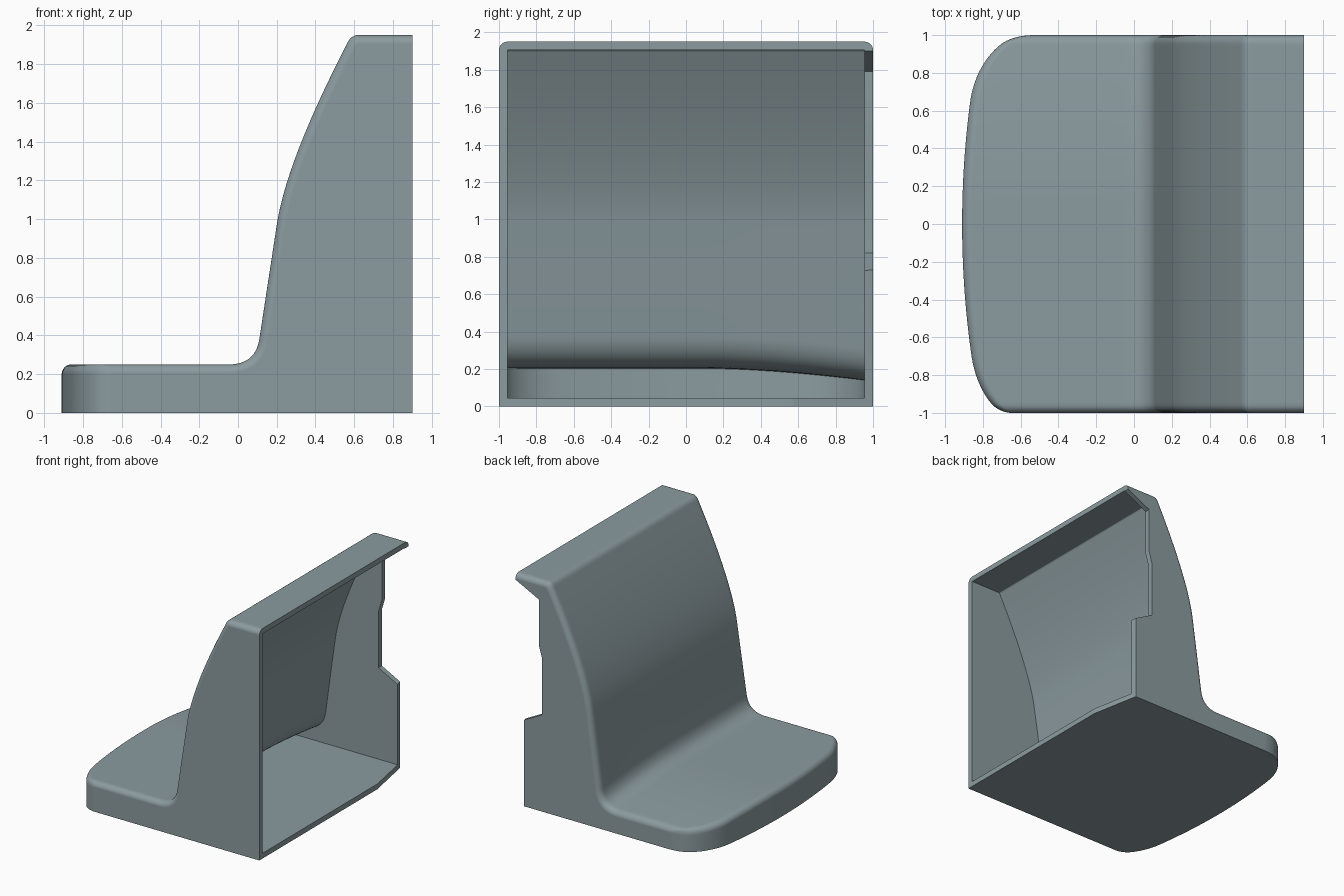
import bpy, bmesh, math
from mathutils import Vector

if "Cube" in bpy.data.objects:
    bpy.data.objects.remove(bpy.data.objects["Cube"], do_unlink=True)

WALL, ROUND, BACK, STATIONS = 0.045, 0.045, 0.9, 64

mat = bpy.data.materials.new("blue grey")
mat.use_nodes = True
colour = (0.26, 0.33, 0.35, 1)
mat.diffuse_color = colour
mat.node_tree.nodes["Principled BSDF"].inputs["Base Color"].default_value = colour


def bezier(a, b, c, n):
    a, b, c = Vector(a), Vector(b), Vector(c)
    return [a * (1 - t) ** 2 + b * 2 * t * (1 - t) + c * t * t
            for t in (i / n for i in range(n + 1))]


# Side profile: seat lip, flat seat, fillet, leaning back, flat top
profile = [Vector((-0.91, 0))]
for i in range(9):
    a = math.pi - i * math.pi / 16
    profile.append(Vector((-0.86 + 0.05 * math.cos(a), 0.2 + 0.05 * math.sin(a))))
profile += [Vector((-0.86 + 0.1 * i, 0.25)) for i in range(1, 8)]
profile += bezier((-0.05, 0.25), (0.09, 0.25), (0.11, 0.38), 12)
profile += [Vector((0.14, 0.577)), Vector((0.17, 0.773))]
profile += bezier((0.2, 0.97), (0.25, 1.3), (0.56, 1.9), 16)
profile += bezier((0.56, 1.9), (0.58, 1.95), (0.62, 1.95), 8)[1:]
profile.append(Vector((BACK, 1.95)))


def offset_profile(e):
    """Move the profile inwards by e along its normals."""
    out = []
    for i, p in enumerate(profile):
        before = profile[max(i - 1, 0)]
        after = profile[min(i + 1, len(profile) - 1)]
        d1, d2 = (p - before).normalized(), (after - p).normalized()
        t = (d1 + d2).normalized()
        out.append(p + Vector((t.y, -t.x)) * e)
    return out


def front_shift(y):
    """How far the seat front steps back from its middle."""
    x = 0.05 * (y / 0.7) ** 2
    start, depth, roundness = (0.65, 0.23, 1) if y > 0 else (0.7, 0.16, 0.9)
    s = max(0, (abs(y) - start) / (1 - start))
    return x + depth * (1 - math.sqrt(max(0, 1 - roundness * s * s)))


def section(y, e, floor, back):
    """Closed outline of the body at one place across its width."""
    slump = 0.065 * (max(0, y - 0.1) / 0.9) ** 1.7
    shift = front_shift(y)
    pts = []
    for p in offset_profile(e):
        t = min(1, max(0, (-0.05 - p.x) / 0.77))
        w = min(1, max(0, p.y / 0.2)) * min(1, max(0, (0.9 - p.y) / 0.6))
        pts.append(Vector((p.x + shift * t, p.y - slump * w)))
    pts[0].y = floor
    pts[-1].x = back
    return pts + [Vector((back, floor))]


def finish(name, bm):
    bmesh.ops.recalc_face_normals(bm, faces=bm.faces)
    mesh = bpy.data.meshes.new(name)
    bm.to_mesh(mesh)
    bm.free()
    mesh.materials.append(mat)
    ob = bpy.data.objects.new(name, mesh)
    bpy.context.collection.objects.link(ob)
    return ob


def loft(name, half_width, inset, rounding, floor, back):
    bm = bmesh.new()
    rings = []
    for j in range(STATIONS + 1):
        y = math.sin(math.pi * (j / STATIONS - 0.5))
        gap = max(0, rounding - (1 - abs(y)))
        e = inset + rounding - math.sqrt(max(0, rounding ** 2 - gap ** 2))
        rings.append([bm.verts.new((p.x, y * half_width, p.y))
                      for p in section(y, e, floor, back)])
    n = len(rings[0])
    for r, s in zip(rings, rings[1:]):
        for i in range(n):
            k = (i + 1) % n
            bm.faces.new((r[i], r[k], s[k], s[i]))
    bm.faces.new(rings[0])
    bm.faces.new(rings[-1])
    return finish(name, bm)


def prism(name, base, direction):
    bm = bmesh.new()
    face = bm.faces.new([bm.verts.new(p) for p in base])
    new = bmesh.ops.extrude_face_region(bm, geom=[face])["geom"]
    bmesh.ops.translate(bm, vec=direction,
                        verts=[v for v in new if isinstance(v, bmesh.types.BMVert)])
    return finish(name, bm)


body = loft("seat_shell", 1, 0, ROUND, 0, BACK)

# Hollow inside, open at the back
cavity = loft("cavity_cutter", 1 - WALL, WALL, 0, WALL, BACK + 0.1)

# Slanted rear edge near one side
slant = prism("slant_cutter", [(0.9, 0.58, -0.1), (0.816, 1.02, -0.1),
                               (1.1, 1.02, -0.1), (1.1, 0.58, -0.1)], (0, 0, 1.6))

# Notch in the side wall below the top lip
notch_outline = [(1.0, 1.9), (0.9, 1.9), (0.68, 1.79), (0.68, 1.4), (0.65, 1.3),
                 (0.65, 0.82), (0.83, 0.725), (1.0, 0.725)]
notch = prism("notch_cutter", [(x, 0.9, z) for x, z in notch_outline], (0, 0.2, 0))

bpy.context.view_layer.objects.active = body
for cutter in (cavity, slant, notch):
    cutter.hide_render = True
    mod = body.modifiers.new(cutter.name, "BOOLEAN")
    mod.operation = "DIFFERENCE"
    mod.solver = "EXACT"
    mod.object = cutter
    bpy.ops.object.modifier_apply(modifier=mod.name)
    bpy.data.objects.remove(cutter, do_unlink=True)

# Smooth curves with crisp rims
bpy.ops.object.select_all(action="DESELECT")
body.select_set(True)
bpy.ops.object.shade_smooth_by_angle(angle=math.radians(35))
weighted = body.modifiers.new("weighted_normals", "WEIGHTED_NORMAL")
weighted.keep_sharp = True
